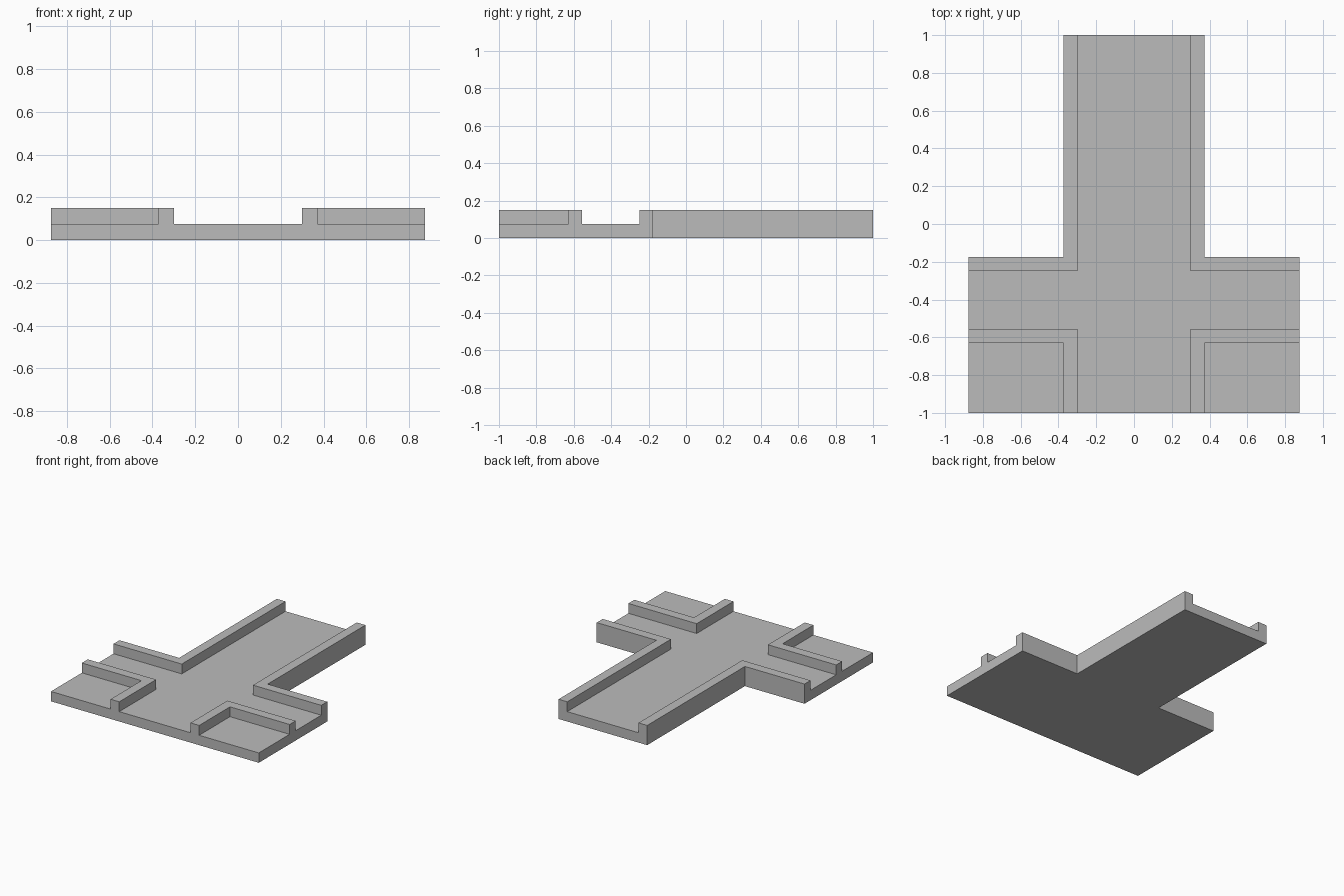
import bpy
import bmesh

if "Cube" in bpy.data.objects:
    bpy.data.objects.remove(bpy.data.objects["Cube"])

grey = bpy.data.materials.new("plain grey")
grey.diffuse_color = (0.5, 0.5, 0.5, 1)
grey.use_nodes = True
grey.node_tree.nodes["Principled BSDF"].inputs["Base Color"].default_value = grey.diffuse_color

FLOOR, TOP = 0.075, 0.15     # floor thickness and curb height
IN, OUT, END = 0.30, 0.373, 0.875   # lane edge, curb outer edge, side road end


def prism(name, outline, z0, z1):
    """Extrude a flat outline from z0 to z1."""
    bm = bmesh.new()
    face = bm.faces.new([bm.verts.new((x, y, z0)) for x, y in outline])
    ext = bmesh.ops.extrude_face_region(bm, geom=[face], use_keep_orig=True)
    top = [g for g in ext["geom"] if isinstance(g, bmesh.types.BMVert)]
    bmesh.ops.translate(bm, verts=top, vec=(0, 0, z1 - z0))
    bmesh.ops.recalc_face_normals(bm, faces=bm.faces)
    mesh = bpy.data.meshes.new(name)
    bm.to_mesh(mesh)
    bm.free()
    mesh.materials.append(grey)
    obj = bpy.data.objects.new(name, mesh)
    bpy.context.collection.objects.link(obj)


# T-shaped road floor
prism("road_floor", [(-END, -1), (END, -1), (END, -0.248), (IN, -0.248),
                     (IN, 1), (-IN, 1), (-IN, -0.248), (-END, -0.248)], 0, FLOOR)

for side, s in (("left", -1), ("right", 1)):
    # Full-height corner wall along the long lane and the side road
    rear = [(IN, 1), (IN, -0.248), (END, -0.248),
            (END, -0.176), (OUT, -0.176), (OUT, 1)]
    prism("rear_wall_" + side, [(s * x, y) for x, y in rear], 0, TOP)
    # Corner curb standing on the floor
    front = [(IN, -1), (OUT, -1), (OUT, -0.629),
             (END, -0.629), (END, -0.557), (IN, -0.557)]
    prism("front_curb_" + side, [(s * x, y) for x, y in front], FLOOR, TOP)
